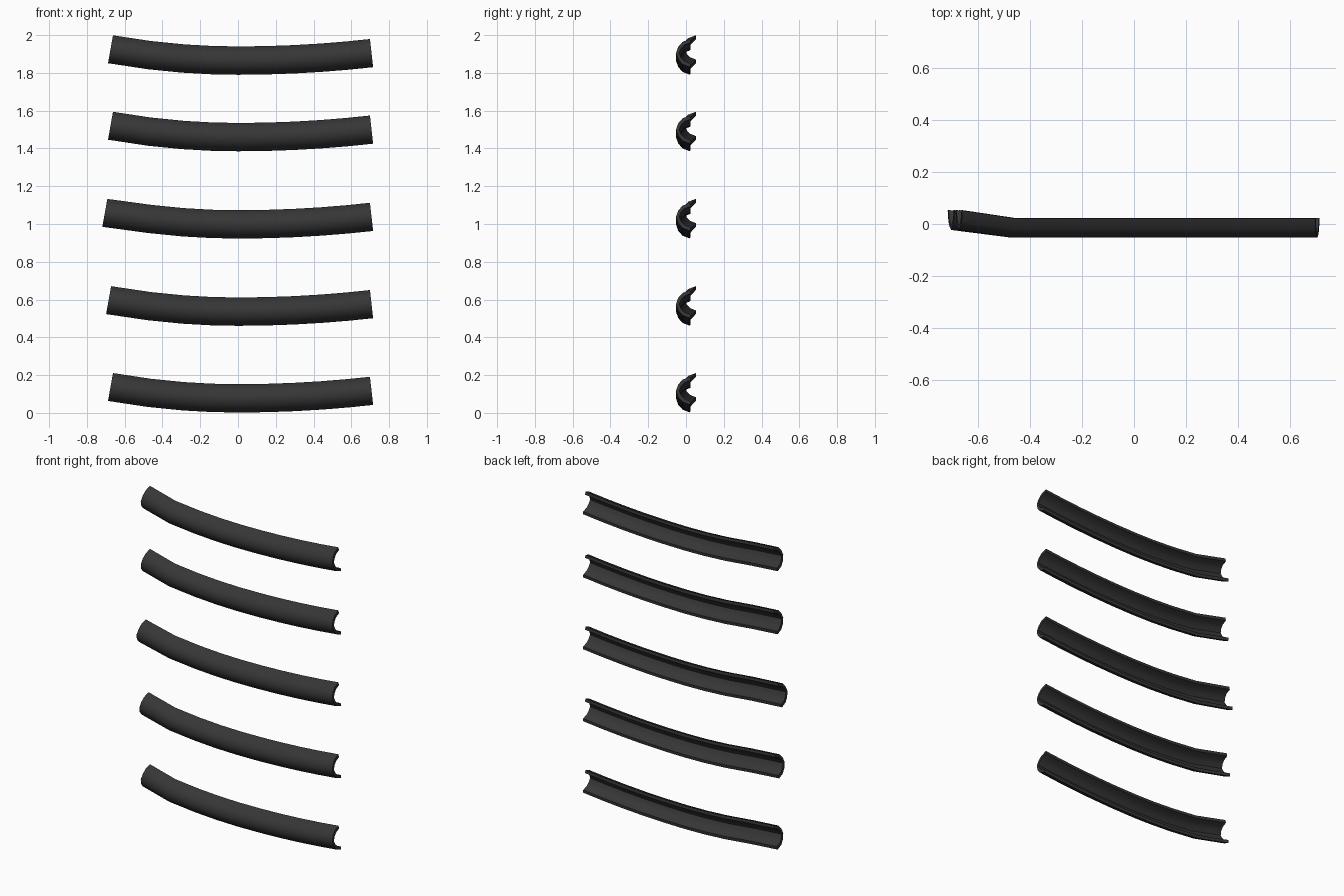
import bpy, bmesh, math
from mathutils import Vector

if "Cube" in bpy.data.objects:
    bpy.data.objects.remove(bpy.data.objects["Cube"])

mat = bpy.data.materials.new("dark charcoal")
mat.diffuse_color = (0.037, 0.037, 0.037, 1)
mat.use_nodes = True
mat.node_tree.nodes["Principled BSDF"].inputs["Base Color"].default_value = mat.diffuse_color
mat.roughness = 0.7

# C-shaped channel section (y, z), open towards the back
half_out = [(0.022, 0.075), (-0.018, 0.06), (-0.041, 0.034)]
half_in = [(0.024, 0.056), (-0.008, 0.043), (-0.026, 0.024)]
outer = half_out + [(-0.053, 0.0)] + [(y, -z) for y, z in reversed(half_out)]
inner = half_in + [(-0.036, 0.0)] + [(y, -z) for y, z in reversed(half_in)]
section = outer + inner[::-1]


def sag(x):
    """Height and slope of the centre line."""
    k = 0.04 / 0.71 ** 2 if x > 0 else 0.06 / 0.675 ** 2
    return k * x * x, 2 * k * x


def slat(name, base, left):
    bm = bmesh.new()
    rings = []
    for x in (left, -0.47, -0.29, -0.14, 0.0, 0.15, 0.3, 0.44, 0.58, 0.707):
        z, slope = sag(max(x, -0.68))
        a = math.atan(slope)
        # left end is bent backwards
        back = 0.03 * max(0, (-0.47 - x) / (-0.47 - left))
        rings.append([bm.verts.new((x - math.sin(a) * h, y + back,
                                    base + 0.075 + z + math.cos(a) * h))
                      for y, h in section])
    n = len(section)
    for r, s in zip(rings, rings[1:]):
        for i in range(n):
            j = (i + 1) % n
            bm.faces.new((r[i], r[j], s[j], s[i]))
    # end caps as strips between outer and inner wall
    for r in (rings[0], rings[-1]):
        for i in range(n // 2 - 1):
            bm.faces.new((r[i], r[i + 1], r[n - 2 - i], r[n - 1 - i]))
    bmesh.ops.recalc_face_normals(bm, faces=bm.faces)
    me = bpy.data.meshes.new(name)
    bm.to_mesh(me)
    bm.free()
    ob = bpy.data.objects.new(name, me)
    bpy.context.collection.objects.link(ob)
    me.materials.append(mat)
    bpy.ops.object.select_all(action='DESELECT')
    ob.select_set(True)
    bpy.context.view_layer.objects.active = ob
    bpy.ops.object.shade_smooth_by_angle(angle=math.radians(40))


# five stacked slats, bottom to top
for i, (base, left) in enumerate([(0.002, -0.675), (0.461, -0.685), (0.923, -0.705),
                                  (1.385, -0.675), (1.79, -0.675)]):
    slat(f"curved_slat_{i + 1}", base, left)
